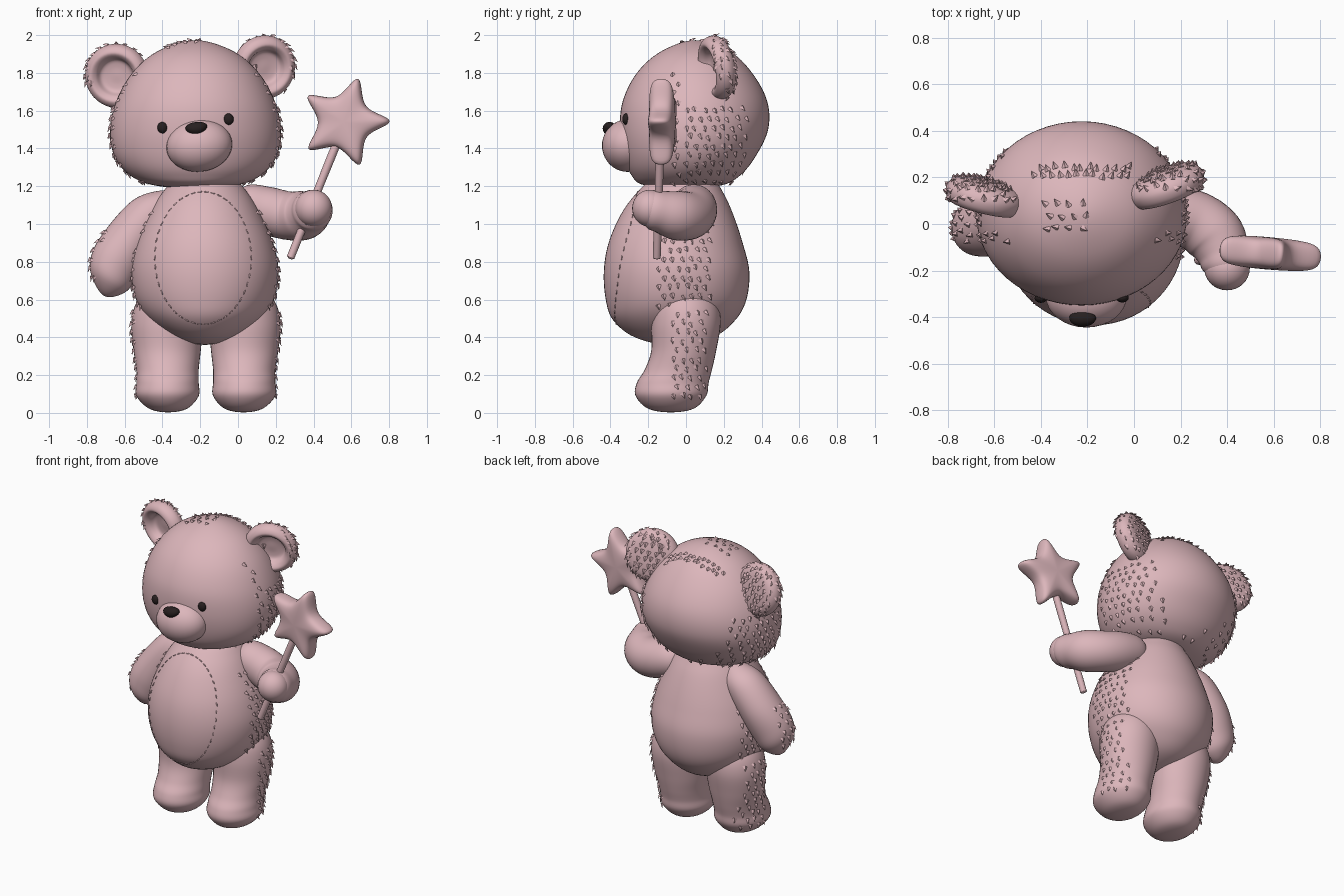
import bpy, bmesh, math, random
from mathutils import Vector, Matrix
from mathutils.bvhtree import BVHTree

random.seed(4)
if "Cube" in bpy.data.objects:
    bpy.data.objects.remove(bpy.data.objects["Cube"])


def material(name, color):
    m = bpy.data.materials.new(name)
    m.use_nodes = True
    m.diffuse_color = color
    bsdf = next(n for n in m.node_tree.nodes if n.type == 'BSDF_PRINCIPLED')
    bsdf.inputs["Base Color"].default_value = color
    bsdf.inputs["Roughness"].default_value = 0.8
    return m


PINK = material("soft_pink", (0.72, 0.47, 0.50, 1))
DARK = material("dark_brown", (0.02, 0.014, 0.014, 1))
UP = Vector((0, 0, 1))


def finish(name, bm, mat, smooth=True):
    bmesh.ops.recalc_face_normals(bm, faces=bm.faces)
    mesh = bpy.data.meshes.new(name)
    bm.to_mesh(mesh)
    tree = BVHTree.FromBMesh(bm)
    bm.free()
    mesh.materials.append(mat)
    for p in mesh.polygons:
        p.use_smooth = smooth
    bpy.context.collection.objects.link(bpy.data.objects.new(name, mesh))
    return tree


def spline(rows, steps):
    """Smooth interpolation of (x, y, z, rx, ry) rows with rounded ends."""
    flip = lambda r: (*r[:3], -r[3], -r[4])
    pts = [flip(rows[1]), *rows, flip(rows[-2])]
    out = []
    for a, b, c, d in zip(pts, pts[1:], pts[2:], pts[3:]):
        for i in range(steps):
            t = i / steps
            out.append([0.5 * (2 * q + (r - p) * t + (2 * p - 5 * q + 4 * r - s) * t * t
                        + (3 * q - p - 3 * r + s) * t ** 3) for p, q, r, s in zip(a, b, c, d)])
    return out + [list(rows[-1])]


def loft(name, rows, axis=None, mat=PINK, sides=40, steps=6):
    """Skin elliptical rings along a path; fixed ring axis or path tangent."""
    rings = spline(rows, steps)
    centers = [Vector(r[:3]) for r in rings]
    bm = bmesh.new()
    loops = []
    for i, r in enumerate(rings):
        t = axis or centers[min(i + 2, len(rings) - 1)] - centers[max(i - 2, 0)]
        q = UP.rotation_difference(Vector(t).normalized())
        ring = []
        for k in range(sides):
            a = math.tau * k / sides
            ring.append(bm.verts.new(centers[i] + q @ Vector((r[3] * math.cos(a), r[4] * math.sin(a), 0))))
        loops.append(ring)
    for lo, hi in zip(loops, loops[1:]):
        for k in range(sides):
            j = (k + 1) % sides
            bm.faces.new((lo[k], lo[j], hi[j], hi[k]))
    bmesh.ops.remove_doubles(bm, verts=bm.verts, dist=1e-5)
    return finish(name, bm, mat)


def ellipsoid(name, center, size, mat, roll=0.0, taper=0.0):
    bm = bmesh.new()
    bmesh.ops.create_uvsphere(bm, u_segments=32, v_segments=20, radius=1)
    for v in bm.verts:
        v.co.x *= 1 + taper * v.co.z
    bm.transform(Matrix.Translation(center) @ Matrix.Rotation(roll, 4, 'Y') @ Matrix.Diagonal((*size, 1)))
    return finish(name, bm, mat)


def fur(name, tree, rays, size=0.02):
    """Small raised tufts where rays meet a surface, pointing downwards."""
    bm = bmesh.new()
    for origin, direction in rays:
        jitter = Vector([random.uniform(-0.008, 0.008) for _ in range(3)])
        p, n, _, _ = tree.ray_cast(Vector(origin) + jitter, Vector(direction))
        if p is None:
            continue
        g = Vector((0, 0.3, -1))
        g = (g - n * g.dot(n)).normalized()
        s = g.cross(n) * size * 0.8
        left, right, mid, tip = [bm.verts.new(c) for c in (
            p - s - n * 0.003, p + s - n * 0.003, p + n * size * 0.4 - g * size * 0.3,
            p + g * size * 1.4 + n * size * 0.7)]
        for f in ((left, tip, mid), (mid, tip, right), (left, right, tip), (left, mid, right)):
            bm.faces.new(f)
    finish(name, bm, PINK, False)


def grid(a0, a1, b0, b1, step=0.048):
    """Staggered points over a rectangle."""
    for j in range(int((b1 - b0) / step) + 1):
        for i in range(int((a1 - a0) / step) + 1):
            yield a0 + (i + 0.5 * (j % 2)) * step, b0 + j * step


def side_rays(side, *area):
    return [((side * 2, y, z), (-side, 0, 0)) for y, z in grid(*area)]


# Head and body: z, half width, front y, back y
def stack(x, table):
    return [(x, (f + b) / 2, z, w, (b - f) / 2) for z, w, f, b in table]


head = loft("head", stack(-0.225, [
    (1.187, 0, 0.0, 0.0), (1.205, 0.22, -0.22, 0.19), (1.26, 0.35, -0.29, 0.29),
    (1.36, 0.43, -0.33, 0.37), (1.5, 0.453, -0.35, 0.435), (1.65, 0.42, -0.335, 0.43),
    (1.8, 0.335, -0.26, 0.35), (1.915, 0.2, -0.13, 0.23), (1.973, 0, 0.05, 0.05)]), UP, sides=56)
body = loft("body", stack(-0.175, [
    (0.36, 0, -0.08, -0.08), (0.40, 0.16, -0.27, 0.14), (0.49, 0.29, -0.385, 0.26),
    (0.6, 0.365, -0.425, 0.32), (0.75, 0.39, -0.435, 0.335), (0.9, 0.36, -0.41, 0.30),
    (1.05, 0.295, -0.345, 0.25), (1.16, 0.23, -0.265, 0.2), (1.24, 0.15, -0.17, 0.14),
    (1.28, 0, 0, 0)]), UP, sides=56)

# Legs with forward feet, mirrored about the body centre
for side, label in ((-1, "right"), (1, "left")):
    rows = [(-0.17 + side * o, y, z, rx, ry) for z, o, y, rx, ry in [
        (0.003, 0.2, -0.08, 0, 0), (0.022, 0.2, -0.08, 0.1, 0.12), (0.09, 0.203, -0.08, 0.165, 0.187),
        (0.16, 0.203, -0.07, 0.165, 0.19), (0.23, 0.203, -0.04, 0.165, 0.178),
        (0.33, 0.205, -0.012, 0.178, 0.172), (0.47, 0.205, 0.0, 0.19, 0.183),
        (0.58, 0.195, 0.0, 0.175, 0.17), (0.66, 0.18, 0, 0.12, 0.12), (0.7, 0.17, 0, 0, 0)]]
    leg = loft(label + "_leg", rows, UP)
    fur(label + "_leg_fur", leg, side_rays(side, -0.07, 0.08, 0.1, 0.56))
    fur(label + "_body_fur", body, side_rays(side, -0.14, 0.1, 0.58, 1.08))
    fur(label + "_head_fur", head, side_rays(side, 0.0, 0.33, 1.23, 1.62)
        + side_rays(side, -0.07, -0.05, 1.22, 1.84))

# Hanging right arm
right_arm = loft("right_arm", [
    (-0.34, 0.02, 1.17, 0, 0), (-0.38, 0.02, 1.13, 0.08, 0.08), (-0.46, 0.02, 1.06, 0.12, 0.125),
    (-0.57, 0.01, 0.92, 0.135, 0.14), (-0.65, -0.01, 0.79, 0.137, 0.13),
    (-0.69, -0.02, 0.69, 0.105, 0.1), (-0.71, -0.02, 0.62, 0, 0)], (-0.5, -0.05, -0.86))
fur("right_arm_fur", right_arm, side_rays(-1, -0.07, 0.03, 0.72, 1.0))

# Raised left arm reaching forward to the hand
loft("left_arm", [
    (-0.04, 0.04, 1.13, 0, 0), (0.02, 0.04, 1.11, 0.1, 0.1), (0.14, 0.04, 1.075, 0.125, 0.125),
    (0.26, 0.015, 1.045, 0.128, 0.128), (0.345, -0.05, 1.045, 0.13, 0.13),
    (0.385, -0.13, 1.065, 0.112, 0.112), (0.398, -0.2, 1.08, 0.095, 0.095),
    (0.4, -0.283, 1.085, 0, 0)])
ellipsoid("left_hand", (0.4, -0.19, 1.083), (0.098, 0.095, 0.098), PINK)

# Ears: dished discs with a thick rim
ear_profile = [(0.0, 0), (0.0, 0.05), (0.01, 0.085), (0.045, 0.105), (0.062, 0.132),
               (0.04, 0.162), (-0.005, 0.17), (-0.045, 0.14), (-0.06, 0.07), (-0.062, 0)]
for label, center, facing in (("right", (-0.64, 0.125, 1.785), (-0.24, -0.95, -0.15)),
                              ("left", (0.135, 0.17, 1.83), (0.33, -0.93, -0.17))):
    c, f = Vector(center), Vector(facing).normalized()
    ear = loft(label + "_ear", [(*(c + f * t), r, r) for t, r in ear_profile], f)
    back = [((x, 2, z), (0, -1, 0)) for x, z in
            grid(c.x - 0.16, c.x + 0.16, c.z - 0.16, c.z + 0.17, 0.042)]
    out = Vector((math.copysign(0.5, f.x), 0, 0.87))
    rim = []
    for k in range(-5, 6):
        d = Matrix.Rotation(k * 0.26, 3, 'Y') @ out
        rim += [(c + d - f * 0.02, -d), (c + d + f * 0.02, -d)]
    fur(label + "_ear_fur", ear, back + rim)

# Tufts and seam on the crown
fur("crown_fur", head, [((x, y, 3), (0, 0, -1)) for x, y in
    list(grid(-0.37, -0.2, -0.02, 0.1)) + list(grid(-0.42, -0.02, 0.2, 0.24, 0.035))])

# Face, tilted slightly with the head
TILT = math.radians(-7)
muzzle = ellipsoid("muzzle", (-0.205, -0.31, 1.415), (0.175, 0.135, 0.138), PINK, TILT)
ellipsoid("nose", (-0.22, -0.405, 1.505), (0.056, 0.036, 0.035), DARK, TILT, 0.25)
for label, x, z in (("right", -0.4, 1.51), ("left", -0.05, 1.555)):
    p, n, _, _ = head.ray_cast(Vector((x, -2, z)), Vector((0, 1, 0)))
    ellipsoid(label + "_eye", p, (0.027, 0.02, 0.03), DARK, TILT)

# Stitched oval seam on the belly
bm = bmesh.new()
COUNT = 46
for k in range(COUNT):
    a = math.tau * k / COUNT
    p, n, _, _ = body.ray_cast(Vector((-0.185 + 0.255 * math.cos(a), -2, 0.82 + 0.35 * math.sin(a))),
                               Vector((0, 1, 0)))
    if p is None:
        continue
    along = Vector((-0.255 * math.sin(a), 0, 0.35 * math.cos(a)))
    along = (along - n * along.dot(n)).normalized()
    rot = Matrix((along, n.cross(along), n)).transposed().to_4x4()
    bmesh.ops.create_icosphere(bm, subdivisions=1, radius=1,
                               matrix=Matrix.Translation(p) @ rot @ Matrix.Diagonal((0.015, 0.004, 0.005, 1)))
finish("belly_stitches", bm, PINK)

# Wand stick
a, b = Vector((0.275, -0.155, 0.815)), Vector((0.54, -0.135, 1.47))
loft("wand_stick", [(*a.lerp(b, t), r, r) for t, r in
     ((0, 0), (0.012, 0.018), (0.06, 0.021), (0.5, 0.021), (0.95, 0.021), (1, 0))], b - a, sides=16)

# Puffy star
bm = bmesh.new()
points = []
for k in range(10):
    r = 0.268 if k % 2 == 0 else 0.128
    t = math.radians(73 + 36 * k)
    points.append(Vector((r * math.cos(t), 0, r * math.sin(t))))
outline = [q for k, p in enumerate(points) for q in (p, (p + points[(k + 1) % 10]) / 2)]
layers = [[bm.verts.new(p * s + Vector((0, y, 0))) for p in outline] for s, y in
          ((0.45, -0.068), (0.85, -0.06), (1, -0.03), (1, 0.03), (0.85, 0.06), (0.45, 0.068))]
for lo, hi in zip(layers, layers[1:]):
    for k in range(20):
        bm.faces.new((lo[k], lo[k - 1], hi[k - 1], hi[k]))
for layer, y in ((layers[0], -0.07), (layers[-1], 0.07)):
    mid = bm.verts.new((0, y, 0))
    for k in range(20):
        bm.faces.new((layer[k], layer[k - 1], mid))
bm.transform(Matrix.Translation((0.565, -0.125, 1.54)) @ Matrix.Rotation(math.radians(-5), 4, 'Z'))
finish("star", bm, PINK)
bpy.data.objects["star"].modifiers.new("round", 'SUBSURF').levels = 2
